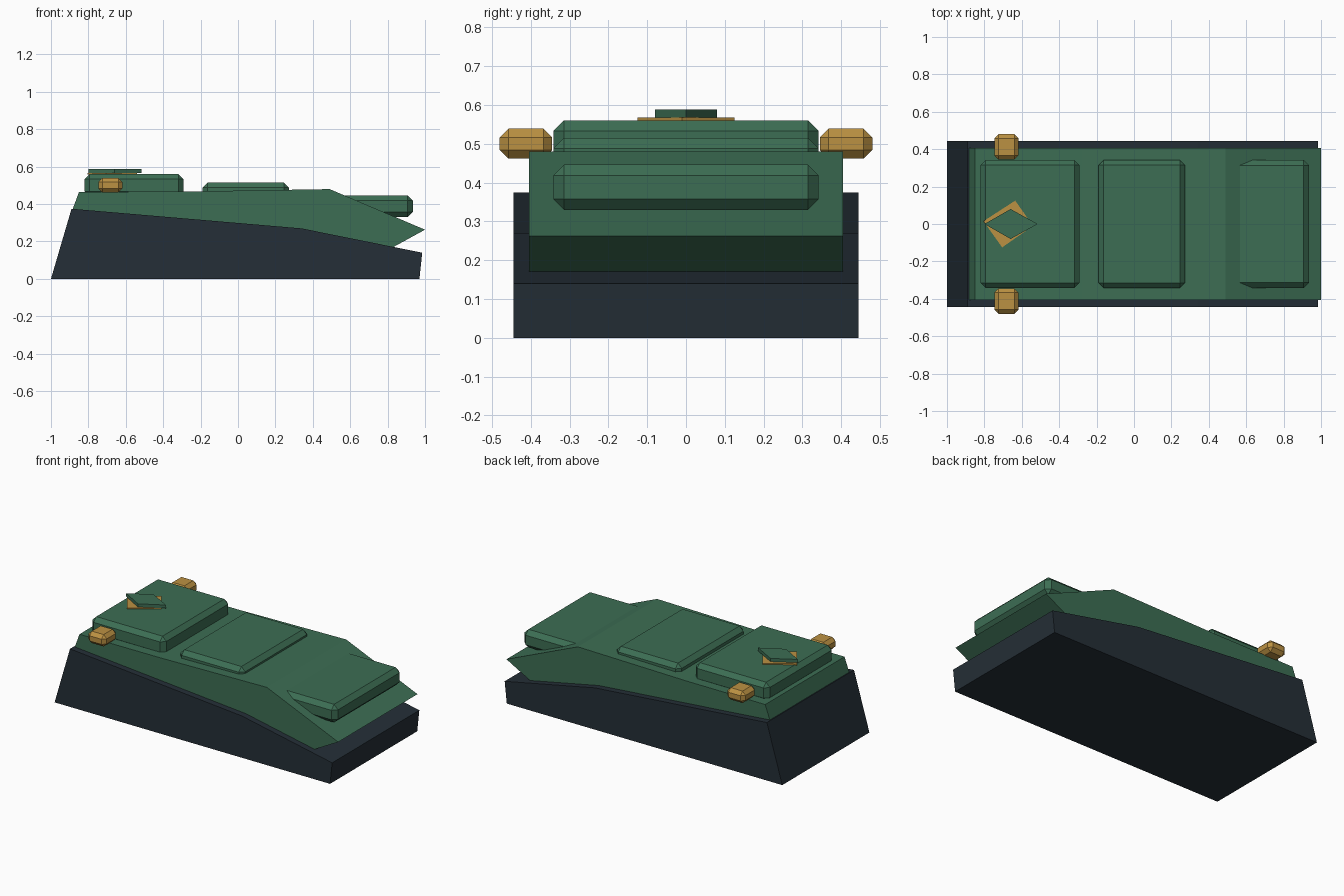
import bpy, bmesh
from mathutils import Vector

if "Cube" in bpy.data.objects:
    bpy.data.objects.remove(bpy.data.objects["Cube"])


def material(name, rgb):
    m = bpy.data.materials.new(name)
    m.diffuse_color = (*rgb, 1)
    m.use_nodes = True
    m.node_tree.nodes["Principled BSDF"].inputs["Base Color"].default_value = m.diffuse_color
    return m


NAVY = material("dark navy", (0.018, 0.028, 0.038))
GREEN = material("forest green", (0.046, 0.155, 0.088))
GOLD = material("ochre gold", (0.50, 0.285, 0.055))


def finish(bm, name, mat):
    bmesh.ops.recalc_face_normals(bm, faces=bm.faces)
    me = bpy.data.meshes.new(name)
    bm.to_mesh(me)
    bm.free()
    me.materials.append(mat)
    ob = bpy.data.objects.new(name, me)
    bpy.context.collection.objects.link(ob)
    return ob


def prism(name, points, offset, mat):
    """Extrude a closed outline of 3D points along offset."""
    bm = bmesh.new()
    face = bm.faces.new([bm.verts.new(p) for p in points])
    ext = bmesh.ops.extrude_face_region(bm, geom=[face], use_keep_orig=True)
    verts = [g for g in ext["geom"] if isinstance(g, bmesh.types.BMVert)]
    bmesh.ops.translate(bm, verts=verts, vec=offset)
    return finish(bm, name, mat)


def side_prism(name, profile, half_width, mat):
    pts = [(x, -half_width, z) for x, z in profile]
    return prism(name, pts, (0, 2 * half_width, 0), mat)


def chamfer_box(name, lo, hi, bevel, mat):
    """Box between two corners with every edge chamfered."""
    bm = bmesh.new()
    bmesh.ops.create_cube(bm, size=1)
    lo, hi = Vector(lo), Vector(hi)
    bmesh.ops.scale(bm, vec=hi - lo, verts=bm.verts)
    bmesh.ops.translate(bm, vec=(lo + hi) / 2, verts=bm.verts)
    bmesh.ops.bevel(bm, geom=bm.edges[:], offset=bevel, segments=1,
                    profile=0.5, affect='EDGES')
    return finish(bm, name, mat)


# Wedge base and the upper shell resting on it
side_prism("base", [(-1, 0), (-0.89, 0.375), (0.34, 0.27), (0.985, 0.14), (0.97, 0)],
           0.445, NAVY)
side_prism("shell", [(-0.885, 0.37), (-0.85, 0.465), (-0.28, 0.467), (0.49, 0.48),
                     (1.0, 0.263), (0.83, 0.17), (0.34, 0.265)], 0.405, GREEN)

# Raised pads on top
chamfer_box("rear_pad", (-0.82, -0.342, 0.44), (-0.292, 0.342, 0.56), 0.027, GREEN)
chamfer_box("middle_pad", (-0.19, -0.342, 0.40), (0.272, 0.342, 0.515), 0.027, GREEN)
chamfer_box("front_pad", (0.52, -0.342, 0.33), (0.935, 0.342, 0.447), 0.028, GREEN)

# Side knobs, one on each side
for side, (a, b) in {"left": (-0.48, -0.345), "right": (0.345, 0.48)}.items():
    chamfer_box(side + "_knob", (-0.747, a, 0.462), (-0.618, b, 0.539), 0.022, GOLD)

# Gold plate with a green diamond on the rear pad
prism("gold_plate", [(x, y, 0.558) for x, y in
      [(-0.805, 0.015), (-0.635, 0.125), (-0.54, -0.01), (-0.705, -0.125)]],
      (0, 0, 0.0095), GOLD)
prism("diamond_marker", [(x, y, 0.5675) for x, y in
      [(-0.80, 0), (-0.66, 0.08), (-0.515, 0), (-0.66, -0.08)]],
      (0, 0, 0.021), GREEN)
